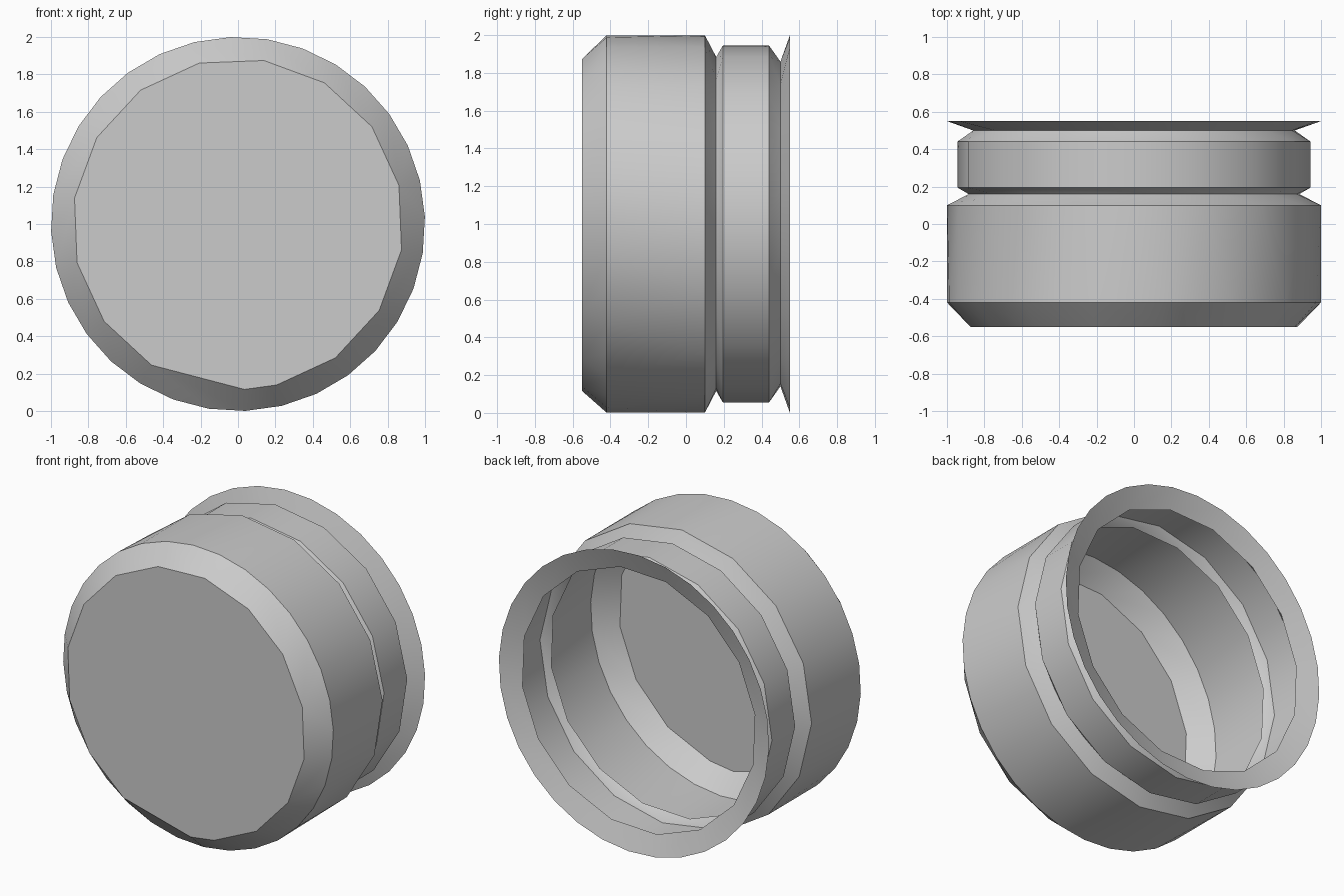
import bpy, bmesh, math

cube = bpy.data.objects.get("Cube")
if cube:
    bpy.data.objects.remove(cube, do_unlink=True)

# Single plain grey material
grey = bpy.data.materials.new("plain_grey")
grey.use_nodes = True
colour = (0.6, 0.6, 0.6, 1)
grey.diffuse_color = colour
grey.node_tree.nodes["Principled BSDF"].inputs["Base Color"].default_value = colour

STEP = 11.25
EVERY = [2.25 + STEP * i for i in range(32)]   # fine ring
EVEN, ODD = EVERY[0::2], EVERY[1::2]           # two alternating coarse rings
# The front face has one uneven corner at the bottom
FACE = sorted([a for a in ODD if abs(a - 261) > 1] + [272.25])

# Profile from front to open back: depth, radius, corner angles
PROFILE = [
    (-0.55, 0.885, FACE),    # front face edge
    (-0.42, 1.00, EVERY),    # chamfer
    (0.10, 1.00, EVEN),      # main wall
    (0.16, 0.895, ODD),      # first groove
    (0.195, 0.945, EVEN),    # neck band
    (0.44, 0.945, EVEN),
    (0.50, 0.87, ODD),       # second groove
    (0.55, 1.00, EVERY),     # flared rim
]


def make_ring(bm, depth, radius, angles):
    return [(a, bm.verts.new((radius * math.cos(math.radians(a)), depth,
                              1 + radius * math.sin(math.radians(a)))))
            for a in angles]


def bridge(bm, front, back):
    """Join two rings with differing corners, stepping round by angle."""
    def at(ring, i):
        turn, k = divmod(i, len(ring))
        return ring[k][0] + 360 * turn, ring[k][1]
    i = j = 0
    while i < len(front) or j < len(back):
        f, b = at(front, i)[1], at(back, j)[1]
        fa, fn = at(front, i + 1)
        ba, bn = at(back, j + 1)
        if i < len(front) and j < len(back) and abs(fa - ba) < 0.01:
            bm.faces.new((f, fn, bn, b))
            i, j = i + 1, j + 1
        elif j >= len(back) or (i < len(front) and fa < ba):
            bm.faces.new((f, fn, b))
            i += 1
        else:
            bm.faces.new((f, bn, b))
            j += 1


# Hollow shell, closed at the front and open at the back
bm = bmesh.new()
rings = [make_ring(bm, *p) for p in PROFILE]
bm.faces.new([v for _, v in rings[0]])
for front, back in zip(rings, rings[1:]):
    bridge(bm, front, back)
bm.normal_update()
if bm.faces[:][0].normal.y > 0:
    bmesh.ops.reverse_faces(bm, faces=bm.faces[:])

mesh = bpy.data.meshes.new("round_cap_shell")
bm.to_mesh(mesh)
bm.free()
mesh.materials.append(grey)
shell = bpy.data.objects.new("round_cap_shell", mesh)
bpy.context.collection.objects.link(shell)

# Smooth walls with crisp ring edges
bpy.ops.object.select_all(action='DESELECT')
shell.select_set(True)
bpy.context.view_layer.objects.active = shell
bpy.ops.object.shade_smooth_by_angle(angle=math.radians(30))
